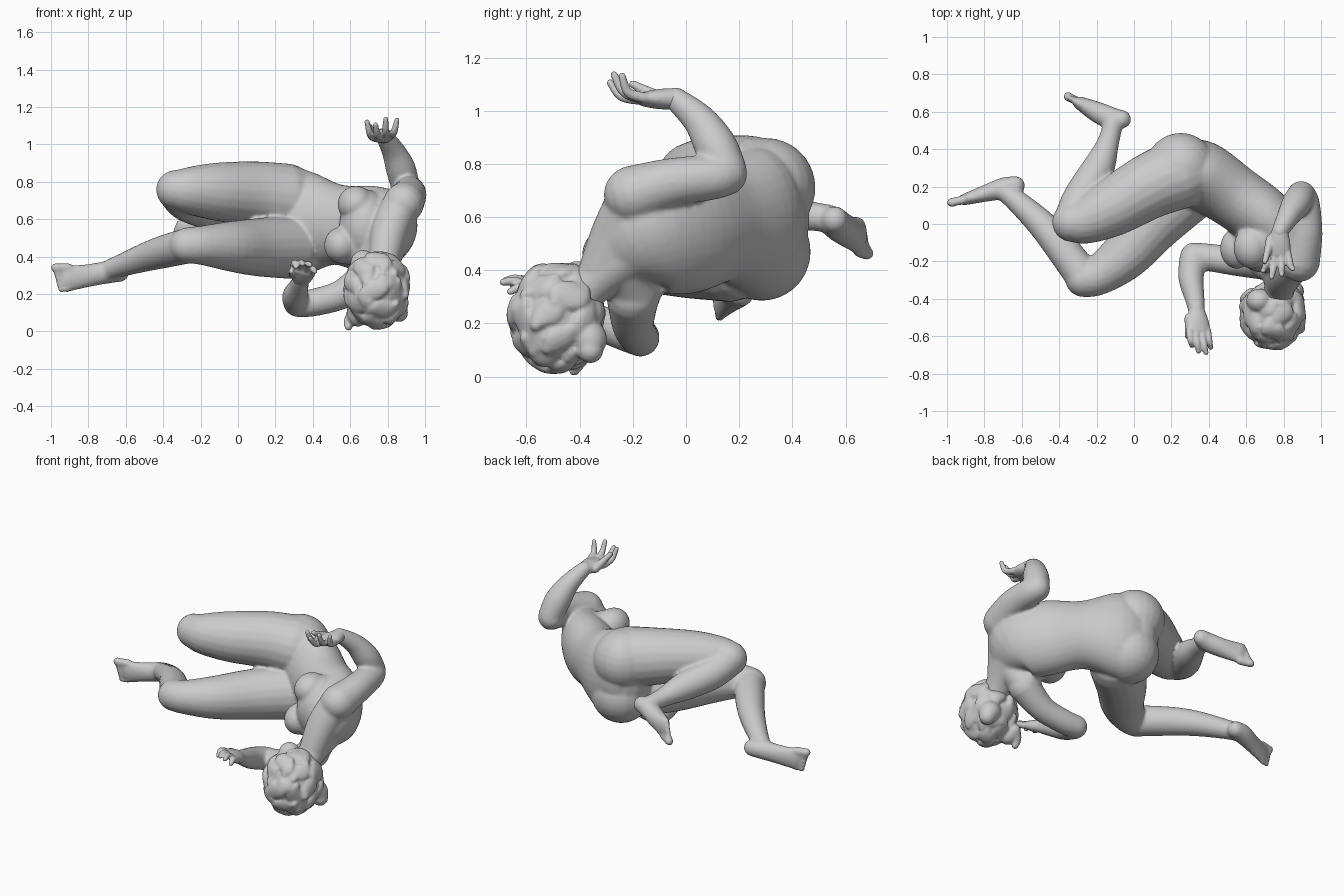
import bpy, bmesh, math, random
from mathutils import Vector, Matrix

if "Cube" in bpy.data.objects:
    bpy.data.objects.remove(bpy.data.objects["Cube"])

random.seed(4)


def catmull(rows, steps):
    """Smooth interpolation of rows (x, y, z, half width, half depth)."""
    out = []
    for i in range(len(rows) - 1):
        p0, p1 = rows[max(i - 1, 0)], rows[i]
        p2, p3 = rows[i + 1], rows[min(i + 2, len(rows) - 1)]
        for s in range(steps):
            t = s / steps
            out.append([0.5 * (2 * b + (c - a) * t + (2 * a - 5 * b + 4 * c - d) * t * t
                               + (3 * b - a - 3 * c + d) * t ** 3)
                        for a, b, c, d in zip(p0, p1, p2, p3)])
    out.append(list(rows[-1]))
    return out


def loft(bm, rows, wide=(0.3, 0.25, 1), wide_end=None, sides=20, steps=5):
    """Round-ended tube of elliptical sections; depth defaults to width."""
    rows = [tuple(r) if len(r) == 5 else tuple(r) + (r[3],) for r in rows]
    pts = catmull(rows, steps)
    pos = [Vector(p[:3]) for p in pts]
    n = len(pts)
    w0, w1 = Vector(wide), Vector(wide_end or wide)
    sections = []
    for i, p in enumerate(pts):
        t = (pos[min(i + 1, n - 1)] - pos[max(i - 1, 0)]).normalized()
        w = w0.lerp(w1, i / (n - 1))
        w = (w - t * w.dot(t)).normalized()
        sections.append((pos[i], t, w, t.cross(w), p[3], p[4]))

    def cap(sec, sign):
        c, t, w, d, rw, rd = sec
        r = min(rw, rd)
        return [(c + t * sign * r * math.sin(a), t, w, d, rw * math.cos(a), rd * math.cos(a))
                for a in (0.4, 0.8, 1.15, 1.45)]

    sections = cap(sections[0], -1)[::-1] + sections + cap(sections[-1], 1)
    rings = []
    for c, t, w, d, rw, rd in sections:
        rings.append([bm.verts.new(c + w * rw * math.cos(2 * math.pi * k / sides)
                                   + d * rd * math.sin(2 * math.pi * k / sides))
                      for k in range(sides)])
    faces = [bm.faces.new(rings[0]), bm.faces.new(rings[-1])]
    for a, b in zip(rings, rings[1:]):
        for k in range(sides):
            m = (k + 1) % sides
            faces.append(bm.faces.new((a[k], a[m], b[m], b[k])))
    bmesh.ops.recalc_face_normals(bm, faces=faces)


def ball(bm, c, r):
    r = r if isinstance(r, tuple) else (r, r, r)
    bmesh.ops.create_uvsphere(bm, u_segments=24, v_segments=14, radius=1,
                              matrix=Matrix.Translation(c) @ Matrix.Diagonal((*r, 1)))


def finish(bm, name, voxel, smooth):
    """Fuse the overlapping forms into one smooth sculpted skin."""
    me = bpy.data.meshes.new(name)
    bm.to_mesh(me)
    bm.free()
    ob = bpy.data.objects.new(name, me)
    bpy.context.collection.objects.link(ob)
    rm = ob.modifiers.new("fuse", 'REMESH')
    rm.mode, rm.voxel_size, rm.use_smooth_shade = 'VOXEL', voxel, True
    sm = ob.modifiers.new("soften", 'SMOOTH')
    sm.factor, sm.iterations = 0.5, smooth


# Foot: heel, arch, ball and five toes (side = end of the row with the big toe)
def foot(bm, rows, wide, toe_dir, side):
    loft(bm, rows, wide=wide)
    end, wide, toe_dir = Vector(rows[-1][:3]), Vector(wide).normalized(), Vector(toe_dir)
    for i in range(5):
        root = end + wide * side * (2 - i) * .029
        tip = root + toe_dir * (.066 - .007 * i)
        r = .027 if i == 0 else .021 - .001 * i
        loft(bm, [(*root, r), (*root.lerp(tip, .6), r * .9), (*tip, r)], sides=10)


# Body: torso, from the hips to the base of the neck
bm = bmesh.new()
loft(bm, [(.26, .28, .58, .27, .17), (.36, .26, .58, .28, .185), (.53, .15, .57, .215, .17),
          (.70, .02, .545, .235, .165), (.80, -.13, .52, .215, .15), (.795, -.25, .45, .12, .095)],
     wide=(0, 0, 1), wide_end=(.24, .03, .40), sides=32)
ball(bm, (.25, .30, .71), .188)
ball(bm, (.28, .285, .47), .185)
ball(bm, (.27, .30, .59), (.15, .165, .2))
# chest
ball(bm, (.68, -.09, .56), (.14, .17, .20))
ball(bm, (.63, -.125, .68), (.098, .115, .098))
ball(bm, (.55, -.13, .46), (.09, .11, .098))
ball(bm, (.62, -.10, .47), (.12, .12, .12))
# neck and shoulder girdle
loft(bm, [(.795, -.20, .48, .12), (.78, -.33, .37, .085), (.76, -.42, .28, .08)])
loft(bm, [(.86, -.20, .66, .10), (.81, -.26, .53, .10), (.785, -.32, .40, .085)])
loft(bm, [(.70, -.19, .32, .10), (.78, -.24, .43, .10)])
# upper leg, folded back at the knee
loft(bm, [(.25, .27, .71, .19), (.08, .20, .735, .175), (-.12, .085, .747, .155),
          (-.26, .02, .753, .128), (-.33, .01, .757, .108)])
loft(bm, [(-.33, .02, .745, .10), (-.28, .14, .69, .10), (-.19, .30, .64, .087),
          (-.14, .43, .61, .06), (-.11, .54, .595, .052)])
foot(bm, [(-.065, .56, .59, .052, .05), (-.12, .565, .575, .058, .06),
          (-.20, .60, .55, .06, .056), (-.29, .647, .53, .07, .036)],
     (.1, -.1, 1), (-.85, .42, -.15), -1)
# lower leg
loft(bm, [(.28, .17, .45, .17), (.10, 0, .45, .155), (-.05, -.17, .455, .133),
          (-.19, -.275, .46, .106), (-.27, -.295, .46, .097)])
loft(bm, [(-.28, -.27, .455, .095), (-.40, -.11, .425, .088), (-.50, .005, .395, .077),
          (-.63, .125, .35, .06), (-.70, .18, .325, .053)])
foot(bm, [(-.635, .205, .315, .052, .052), (-.70, .19, .315, .06, .058),
          (-.79, .165, .30, .061, .046), (-.91, .13, .282, .07, .03)],
     (0, 0, 1), (-.97, -.22, 0), 1)
# raised arm
loft(bm, [(.885, -.20, .685, .11), (.915, -.05, .73, .093), (.91, .10, .75, .085), (.895, .15, .76, .08)])
loft(bm, [(.895, .155, .775, .075), (.87, .11, .87, .08), (.83, .05, .965, .063), (.78, -.04, 1.045, .045)])
# arm tucked underneath
loft(bm, [(.70, -.20, .30, .10), (.56, -.20, .20, .08), (.41, -.18, .155, .074), (.32, -.17, .147, .072)])
loft(bm, [(.315, -.18, .15, .072), (.305, -.29, .19, .068), (.325, -.40, .24, .053), (.335, -.47, .275, .043)])
finish(bm, "body", 0.0095, 9)


# Hands: palm, four fingers with a bent middle joint, and a thumb
def hand(name, wrist, palm, wide, bend, tips, thumb):
    bm = bmesh.new()
    wrist, palm, wide, bend = map(Vector, (wrist, palm, wide, bend))
    wide.normalize()
    mid = wrist.lerp(palm, .55)
    loft(bm, [(*wrist, .043, .04), (*mid, .062, .038), (*palm, .066, .028)], wide=wide)
    for i, tip in enumerate(tips):
        root = palm + wide * (i - 1.5) * .034
        knuckle = root.lerp(Vector(tip), .5) + bend
        loft(bm, [(*root, .021), (*knuckle, .019), (*tip, .014)], sides=10)
    root = wrist.lerp(palm, .4) + wide * thumb[0] * .045
    tip = Vector(thumb[1:])
    loft(bm, [(*root, .028), (*root.lerp(tip, .5), .021), (*tip, .015)], sides=10)
    finish(bm, name, 0.006, 3)


hand("raised_hand", (.78, -.035, 1.045), (.77, -.155, 1.043), (1, 0, .1), (0, -.02, -.02),
     [(.69, -.25, 1.12), (.735, -.285, 1.105), (.79, -.27, 1.135), (.85, -.24, 1.13)],
     (-1, .70, -.20, 1.10))
hand("tucked_hand", (.335, -.46, .27), (.345, -.57, .325), (1, 0, -.4), (0, -.01, .02),
     [(.31, -.65, .345), (.345, -.68, .36), (.385, -.688, .355), (.41, -.66, .32)],
     (-1, .285, -.60, .32))

# Head with thick wavy hair: an egg covered by broad, uneven locks
bm = bmesh.new()
centre, radii = Vector((.745, -.485, .225)), Vector((.162, .162, .19))
ball(bm, centre, tuple(radii))
loft(bm, [(.80, -.40, .17, .07), (.84, -.365, .14, .07), (.86, -.36, .10, .05)])
ball(bm, (.64, -.43, .10), (.06, .065, .075))
ball(bm, (.67, -.41, .36), (.07, .065, .075))
count = 30
for k in range(count):
    u = 1 - 2 * (k + .5) / count
    a = k * 2.4
    s = math.sqrt(1 - u * u)
    n = Vector((s * math.cos(a), s * math.sin(a), u))
    side = n.cross(Vector((.1, .6, .8))).normalized()
    along = side.cross(n)
    swing = random.uniform(-.4, .4)
    rows = []
    for j, r in ((-1, .025), (-.4, .05), (.3, .055), (1, .025)):
        d = (n + along * j * .4 + side * swing * math.sin(j * 2)).normalized()
        q = centre + Vector([x * y for x, y in zip(d, radii)]) * random.uniform(.93, 1.03)
        rows.append((*q, r * random.uniform(.8, 1.1), .025))
    loft(bm, rows, sides=12, steps=4, wide=side)
loft(bm, [(.63, -.38, .10, .04), (.595, -.40, .06, .03), (.59, -.42, .025, .022)], sides=10)
finish(bm, "head_and_hair", 0.008, 4)
